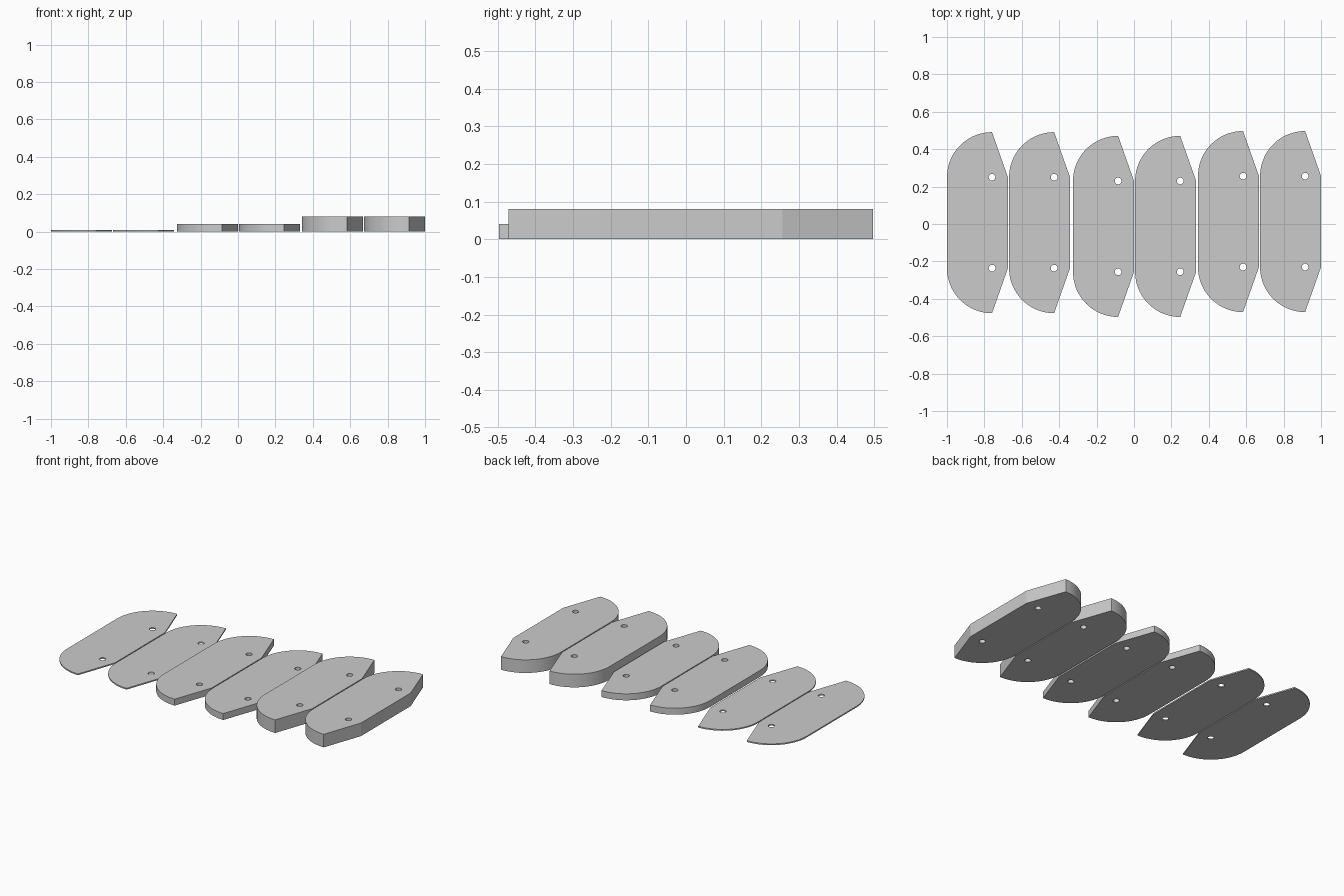
import bpy, bmesh, math

if "Cube" in bpy.data.objects:
    bpy.data.objects.remove(bpy.data.objects["Cube"])

R = 0.241        # nose arc radius
HOLE_Y = 0.243   # hole distance from the plate's middle
HOLE_R = 0.018
WIDTH = 0.326

grey = bpy.data.materials.new("grey")
grey.diffuse_color = (0.6, 0.6, 0.6, 1)
grey.use_nodes = True
grey.node_tree.nodes["Principled BSDF"].inputs["Base Color"].default_value = grey.diffuse_color


def outline():
    """Half-round corners on the left, chamfered corners on the right."""
    arc = [math.pi / 2 * (1 + i / 24) for i in range(25)]
    upper = [(WIDTH, HOLE_Y)]
    upper += [(R + R * math.cos(a), HOLE_Y + R * math.sin(a)) for a in arc]
    return upper + [(x, -y) for x, y in reversed(upper)]


def circle(y):
    steps = [math.tau * i / 24 for i in range(24)]
    return [(R + HOLE_R * math.cos(a), y + HOLE_R * math.sin(a)) for a in steps]


def plate(name, left, middle, thickness):
    bm = bmesh.new()
    # Outline with two bolt holes
    for loop in (outline(), circle(HOLE_Y), circle(-HOLE_Y)):
        verts = [bm.verts.new((left + x, middle + y, 0)) for x, y in loop]
        for i, v in enumerate(verts):
            bm.edges.new((verts[i - 1], v))
    bmesh.ops.triangle_fill(bm, use_beauty=True, edges=bm.edges[:], normal=(0, 0, 1))
    # Thickness
    ext = bmesh.ops.extrude_face_region(bm, geom=bm.faces[:], use_keep_orig=True)
    top = [g for g in ext["geom"] if isinstance(g, bmesh.types.BMVert)]
    bmesh.ops.translate(bm, verts=top, vec=(0, 0, thickness))
    bmesh.ops.recalc_face_normals(bm, faces=bm.faces[:])
    mesh = bpy.data.meshes.new(name)
    bm.to_mesh(mesh)
    bm.free()
    mesh.materials.append(grey)
    obj = bpy.data.objects.new(name, mesh)
    bpy.context.collection.objects.link(obj)
    # Smooth arcs, sharp rims
    bpy.ops.object.select_all(action='DESELECT')
    obj.select_set(True)
    bpy.context.view_layer.objects.active = obj
    bpy.ops.object.shade_smooth_by_angle(angle=math.radians(15))


# Three pairs of plates, from thin to thick
for kind, lefts, middle, thickness in (
        ("thin", (-1.0, -0.668), 0.007, 0.008),
        ("medium", (-0.326, 0.006), -0.013, 0.04),
        ("thick", (0.342, 0.674), 0.013, 0.081)):
    for number, left in enumerate(lefts, 1):
        plate(f"{kind}_plate_{number}", left, middle, thickness)
